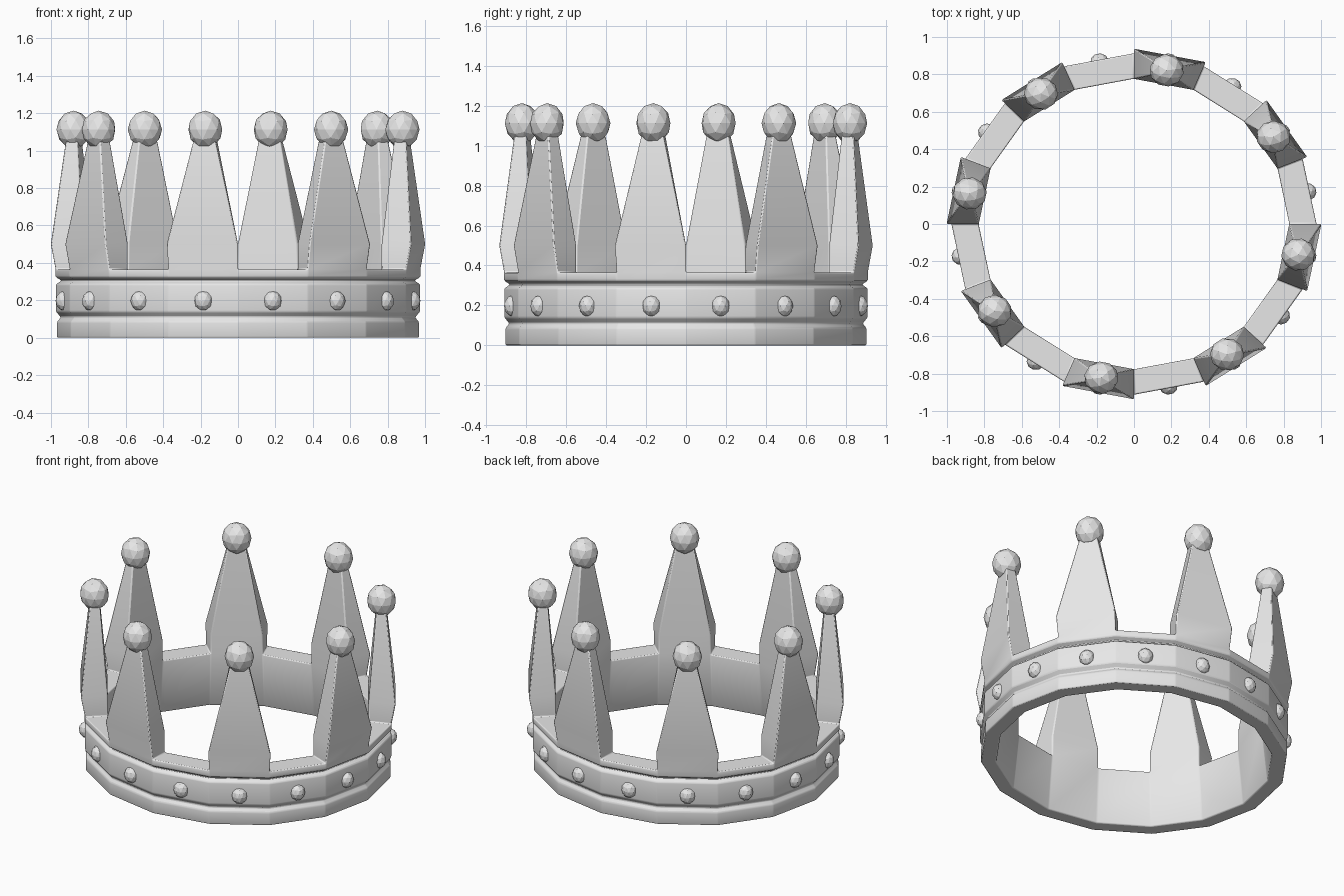
import bpy, bmesh, math
from mathutils import Vector, Matrix

cube = bpy.data.objects.get("Cube")
if cube:
    bpy.data.objects.remove(cube, do_unlink=True)

SIDES = 16
STEP = 2 * math.pi / SIDES
DEPTH = 0.935          # the crown is slightly narrower front to back

metal = bpy.data.materials.new("light_grey_metal")
metal.use_nodes = True
GREY = (0.8, 0.8, 0.8, 1)
metal.diffuse_color = GREY
metal.node_tree.nodes["Principled BSDF"].inputs["Base Color"].default_value = GREY


def polar(radius, angle, z):
    return Vector((radius * math.cos(angle), radius * math.sin(angle) * DEPTH, z))


def make_object(name, bm):
    bmesh.ops.recalc_face_normals(bm, faces=bm.faces)
    mesh = bpy.data.meshes.new(name)
    bm.to_mesh(mesh)
    bm.free()
    mesh.materials.append(metal)
    obj = bpy.data.objects.new(name, mesh)
    bpy.context.collection.objects.link(obj)
    return obj


def loft(bm, lower, upper):
    for i in range(4):
        j = (i + 1) % 4
        bm.faces.new((lower[i], lower[j], upper[j], upper[i]))


# Crown body: a grooved band swept around the sides, open where spikes rise
profile = [(0.87, 0), (0.968, 0), (0.968, 0.085), (0.947, 0.11), (0.974, 0.14),
           (0.974, 0.285), (0.943, 0.305), (0.976, 0.325), (0.976, 0.365), (0.83, 0.365)]
OUTER, INNER = len(profile) - 2, len(profile) - 1
bm = bmesh.new()
rings = [[bm.verts.new(polar(r, k * STEP, z)) for r, z in profile] for k in range(SIDES)]
for k in range(SIDES):
    a, b = rings[k], rings[(k + 1) % SIDES]
    for i in range(len(profile)):
        j = (i + 1) % len(profile)
        if i == OUTER and k % 2:
            continue
        bm.faces.new((a[i], b[i], b[j], a[j]))

# Spikes: flared shoulder, then a taper to a small tip, on every second side
for k in range(1, SIDES, 2):
    a, b = rings[k], rings[(k + 1) % SIDES]
    base = [a[OUTER], b[OUTER], b[INNER], a[INNER]]
    start, end, mid = k * STEP, (k + 1) * STEP, (k + 0.5) * STEP
    shoulder = [bm.verts.new(polar(r, t, 0.5))
                for r, t in ((1.002, start), (1.002, end), (0.83, end), (0.83, start))]
    tip = []
    for out, side in ((1, -1), (1, 1), (-1, 1), (-1, -1)):
        p = polar(0.895 + 0.033 * out, mid, 1.05)
        p += polar(0.06 * side, mid + math.pi / 2, 0)
        tip.append(bm.verts.new(p))
    loft(bm, base, shoulder)
    loft(bm, shoulder, tip)
    bm.faces.new(tip)
body = make_object("crown_body", bm)

# Soft edges on the band and spikes
bevel = body.modifiers.new("soft_edges", 'BEVEL')
bevel.width = 0.007
bevel.segments = 2
bevel.limit_method = 'ANGLE'
bevel.angle_limit = math.radians(18)
bpy.context.view_layer.objects.active = body
body.select_set(True)
bpy.ops.object.shade_smooth_by_angle(angle=math.radians(30))


# Faceted beads: a ball on each spike and a gem on each side of the band
def bead(name, radius, angle, z, size):
    bm = bmesh.new()
    bmesh.ops.create_icosphere(bm, subdivisions=2, radius=1)
    turn = Matrix.Rotation(angle, 4, 'Z')
    squash = Matrix.Diagonal((*size, 1))
    place = Matrix.Translation(polar(radius, angle, z))
    bmesh.ops.transform(bm, matrix=place @ squash @ turn, verts=bm.verts)
    make_object(name, bm)


for k in range(SIDES):
    middle = (k + 0.5) * STEP
    bead(f"band_gem_{k + 1}", 0.944, middle, 0.197, (0.05, 0.047, 0.054))
    if k % 2:
        bead(f"spike_ball_{k // 2 + 1}", 0.896, middle, 1.113, (0.092, 0.087, 0.101))
